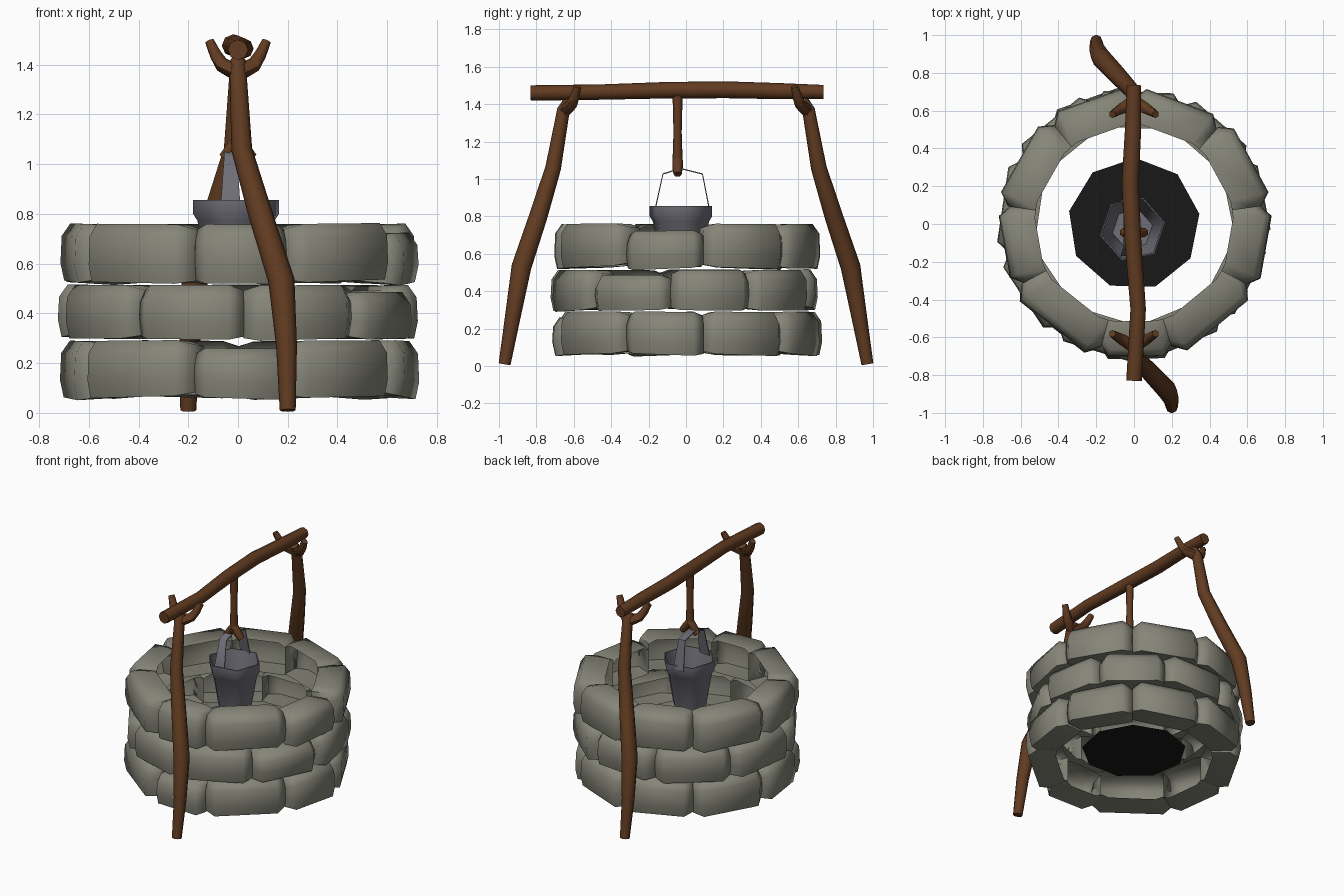
import bpy, bmesh, math, random
from mathutils import Vector

if "Cube" in bpy.data.objects:
    bpy.data.objects.remove(bpy.data.objects["Cube"])

random.seed(4)


def material(name, colour):
    m = bpy.data.materials.new(name)
    m.diffuse_color = (*colour, 1)
    m.use_nodes = True
    m.node_tree.nodes["Principled BSDF"].inputs["Base Color"].default_value = m.diffuse_color
    return m


STONE = material("stone grey", (0.235, 0.235, 0.19))
WOOD = material("bark brown", (0.12, 0.044, 0.015))
METAL = material("bucket grey", (0.16, 0.155, 0.185))
DARK = material("dark water", (0.009, 0.009, 0.009))


def finish(name, bm, mat, angle=60, recalc=True):
    if recalc:
        bmesh.ops.recalc_face_normals(bm, faces=bm.faces)
    me = bpy.data.meshes.new(name)
    bm.to_mesh(me)
    bm.free()
    me.materials.append(mat)
    ob = bpy.data.objects.new(name, me)
    bpy.context.collection.objects.link(ob)
    bpy.ops.object.select_all(action='DESELECT')
    ob.select_set(True)
    bpy.context.view_layer.objects.active = ob
    bpy.ops.object.shade_smooth_by_angle(angle=math.radians(angle))
    return ob


def loft(bm, rings, skip=None):
    """Skin a list of closed point rings, leaving one side open if asked."""
    vs = [[bm.verts.new(p) for p in r] for r in rings]
    n = len(vs[0])
    for a, b in zip(vs, vs[1:]):
        for i in range(n):
            if i != skip:
                bm.faces.new((a[i], a[(i + 1) % n], b[(i + 1) % n], b[i]))
    bm.faces.new(vs[0][::-1])
    bm.faces.new(vs[-1])


def limb(bm, path, sides=7):
    """Tapered branch through (x, y, z, radius) points."""
    pts = [Vector(p[:3]) for p in path]
    rings = []
    for i, p in enumerate(pts):
        t = (pts[min(i + 1, len(pts) - 1)] - pts[max(i - 1, 0)]).normalized()
        ref = Vector((1, 0, 0)) if abs(t.x) < 0.8 else Vector((0, 1, 0))
        u = t.cross(ref).normalized()
        v = t.cross(u)
        rings.append([p + path[i][3] * (math.cos(a) * u + math.sin(a) * v)
                      for a in (math.tau * k / sides for k in range(sides))])
    loft(bm, rings)


# Stone courses: each block is an arc wedge with pinched ends, open at the back
def stone_block(bm, a0, a1, z0, z1):
    mid, half = (a0 + a1) / 2, (a1 - a0) / 2
    out = random.uniform(-0.006, 0.012)
    tilt = random.uniform(-0.01, 0.01)
    dz = random.uniform(-0.006, 0.006)
    rings = []
    for f, pinch in ((-1, 1), (-0.74, 0), (0.74, 0), (1, 1)):
        a = math.radians(mid + half * f)
        r_out = 0.715 + out - 0.05 * pinch
        lo = z0 + dz + tilt * f + 0.012 * pinch
        hi = z1 + dz * 0.3 + tilt * f * 0.3 - 0.02 * pinch
        profile = ((0.525, lo + 0.01), (r_out - 0.01, lo), (r_out + 0.005, lo + 0.07),
                   (r_out, hi - 0.05), (r_out - 0.035, hi), (0.525, hi - 0.005))
        rings.append([(r * math.cos(a), r * math.sin(a), z) for r, z in profile])
    loft(bm, rings, skip=5)


even = (8, 49, 90, 129, 172, 208, 255, 287, 332)
odd = (30, 68, 108, 150, 193, 234, 272, 313, 353)
courses = (("bottom_stones", even, 0.06, 0.29, {255: 0.26}),
           ("middle_stones", odd, 0.30, 0.515, {313: 0.487}),
           ("top_stones", even, 0.525, 0.76, {332: 0.725}))
for name, joints, z0, z1, low in courses:
    bm = bmesh.new()
    for a, b in zip(joints, joints[1:] + (joints[0] + 360,)):
        stone_block(bm, a, b, z0, low.get(a, z1))
    # open shells: wind every face consistently outwards
    bmesh.ops.recalc_face_normals(bm, faces=bm.faces)
    flip = [f for f in bm.faces
            if f.normal.dot(Vector((*f.calc_center_median().xy, 0))) < -0.3]
    if len(flip) > len(bm.faces) / 8:
        bmesh.ops.reverse_faces(bm, faces=bm.faces)
    finish(name, bm, STONE, recalc=False)

# Dark water at the bottom of the shaft
bm = bmesh.new()
bm.faces.new([bm.verts.new((0.35 * math.cos(a), 0.35 * math.sin(a), 0.15))
              for a in (math.tau * (k + 0.22) / 9 for k in range(9))])
finish("water", bm, DARK)

# Two crooked support legs, each ending in a fork; the rear is turned half round
for name, s in (("front_leg", 1), ("rear_leg", -1)):
    bm = bmesh.new()
    leg = [(0.2, -0.97, 0.01, 0.032), (0.195, -0.925, 0.27, 0.042),
           (0.175, -0.88, 0.53, 0.053), (0.09, -0.79, 0.8, 0.049),
           (0.015, -0.71, 1.06, 0.042), (0.0, -0.655, 1.37, 0.034),
           (0.0, -0.625, 1.42, 0.03)]
    limb(bm, [(s * x, s * y, z, r) for x, y, z, r in leg], 8)
    for side in (-1, 1):
        prong = [(0, -0.65, 1.365, 0.034), (0.065 * side, -0.61, 1.4, 0.03),
                 (0.09 * side, -0.595, 1.44, 0.026), (0.115 * side, -0.58, 1.495, 0.02)]
        limb(bm, [(s * x, s * y, z, r) for x, y, z, r in prong], 6)
    finish(name, bm, WOOD)

# Crossbeam resting in the forks
bm = bmesh.new()
limb(bm, [(0, -0.83, 1.46, 0.041), (0.022, -0.45, 1.465, 0.041), (-0.005, -0.1, 1.475, 0.044),
          (-0.02, 0.22, 1.477, 0.045), (-0.005, 0.5, 1.47, 0.043), (0, 0.735, 1.465, 0.038)], 8)
finish("crossbeam", bm, WOOD)

# Hanging branch with a forked lower end
bm = bmesh.new()
limb(bm, [(0, -0.045, 1.45, 0.027), (0, -0.045, 1.25, 0.022), (0, -0.045, 1.07, 0.028)], 6)
for side in (-1, 1):
    limb(bm, [(0, -0.045, 1.1, 0.028), (0.03 * side, -0.045, 1.06, 0.028),
              (0.06 * side, -0.045, 1.025, 0.022)], 6)
finish("hanging_hook", bm, WOOD)

# Six-sided bucket: flared rim outside, hollow inside with a thin wall
bm = bmesh.new()
profile = ((0.115, 0.53), (0.158, 0.772), (0.176, 0.80), (0.176, 0.857),
           (0.168, 0.857), (0.15, 0.772), (0.108, 0.54))
loft(bm, [[(-0.008 + r * math.cos(a), -0.027 + r * math.sin(a), z)
           for a in (math.tau * k / 6 + 0.2 for k in range(6))] for r, z in profile])
finish("bucket", bm, METAL, 65)

# Flat strap handle
bm = bmesh.new()
path = ((-0.17, 0.83), (-0.125, 1.03), (-0.03, 1.06), (0.09, 1.03), (0.13, 0.83))
rings = []
for i, (y, z) in enumerate(path):
    d = Vector((y + 0.025, z - 0.85)).normalized() * 0.007
    w = 0.04 if i in (0, 4) else 0.026
    rings.append([(-0.03 - w, y, z), (-0.03 + w, y, z),
                  (-0.03 + w, y - d.x, z - d.y), (-0.03 - w, y - d.x, z - d.y)])
loft(bm, rings)
finish("bucket_handle", bm, METAL)
